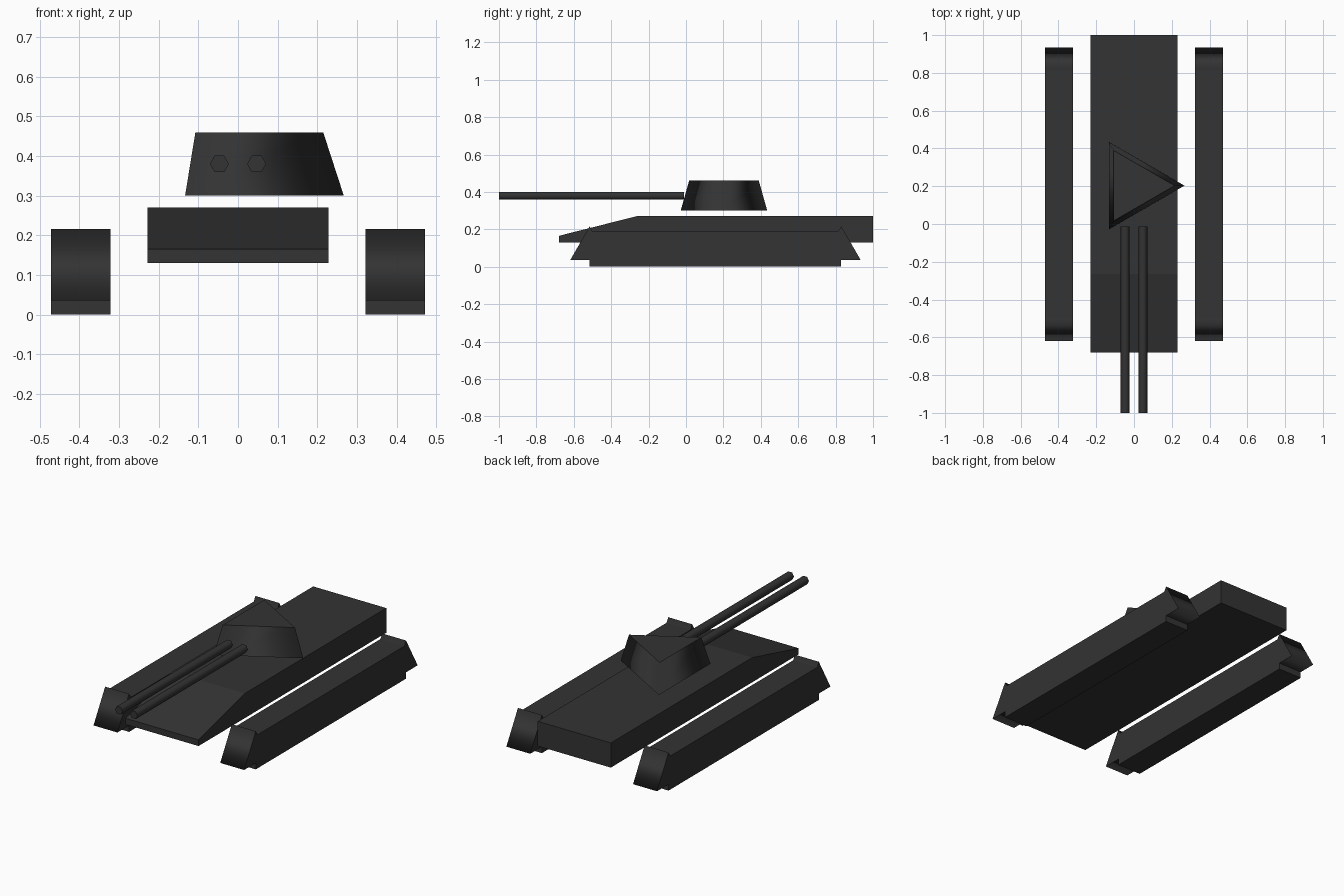
import bpy, bmesh, math
from mathutils import Vector

cube = bpy.data.objects.get("Cube")
if cube:
    bpy.data.objects.remove(cube, do_unlink=True)

paint = bpy.data.materials.new("dark_grey")
paint.use_nodes = True
paint.diffuse_color = (0.033, 0.033, 0.033, 1)
paint.node_tree.nodes["Principled BSDF"].inputs["Base Color"].default_value = paint.diffuse_color


def loft(name, start, end, smooth=False):
    """Solid between two matching rings of points, with flat caps."""
    bm = bmesh.new()
    a = [bm.verts.new(p) for p in start]
    b = [bm.verts.new(p) for p in end]
    n = len(a)
    caps = [bm.faces.new(a), bm.faces.new(b)]
    for i in range(n):
        j = (i + 1) % n
        bm.faces.new((a[i], a[j], b[j], b[i])).smooth = smooth
    for cap in caps:
        for edge in cap.edges:
            edge.smooth = False
    bmesh.ops.recalc_face_normals(bm, faces=bm.faces)
    mesh = bpy.data.meshes.new(name)
    bm.to_mesh(mesh)
    bm.free()
    mesh.materials.append(paint)
    obj = bpy.data.objects.new(name, mesh)
    bpy.context.collection.objects.link(obj)
    return obj


def ring(center, u, v, radius, sides):
    """Regular polygon whose first corner lies along u."""
    c, u, v = Vector(center), Vector(u), Vector(v)
    angles = [math.tau * i / sides for i in range(sides)]
    return [c + radius * (math.cos(t) * u + math.sin(t) * v) for t in angles]


def extrude_x(name, profile, x0, x1):
    return loft(name, [(x0, y, z) for y, z in profile], [(x1, y, z) for y, z in profile])


X, Y, Z = (1, 0, 0), (0, 1, 0), (0, 0, 1)

# Hull with a sloping nose
extrude_x("hull", [(-0.68, 0.13), (-0.68, 0.165), (-0.265, 0.27), (1, 0.27), (1, 0.13)], -0.229, 0.229)

# Three-sided tapered turret
loft("turret", ring((0, 0.203, 0.3), X, Y, 0.267, 3),
     ring((0, 0.203, 0.46), X, Y, 0.215, 3), smooth=True)

for side, s in (("left", 1), ("right", -1)):
    # Hexagonal gun barrel
    loft(side + "_barrel", ring((s * 0.047, -1, 0.38), X, Z, 0.024, 6),
         ring((s * 0.047, -0.012, 0.38), X, Z, 0.024, 6), smooth=True)

    # Track block with triangular ends
    inner, outer = s * 0.322, s * 0.472
    extrude_x(side + "_track", [(-0.515, 0), (-0.515, 0.19), (0.83, 0.19), (0.83, 0)], inner, outer)
    for end, y in (("front", -0.515), ("rear", 0.83)):
        loft(f"{side}_track_{end}_end", ring((inner, y, 0.096), Z, Y, 0.12, 3),
             ring((outer, y, 0.096), Z, Y, 0.12, 3), smooth=True)
